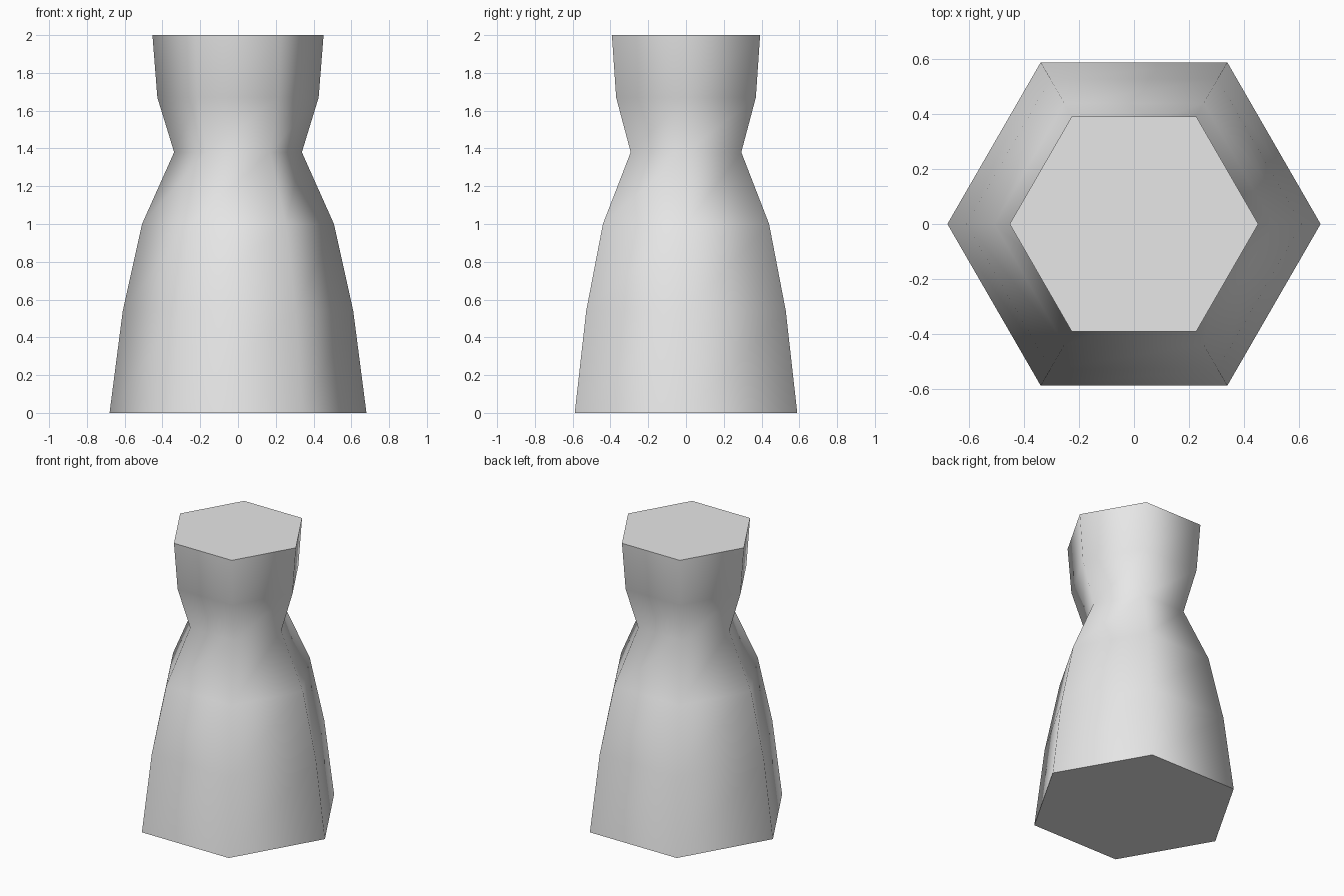
import bpy, bmesh
from math import cos, sin, pi, radians

cube = bpy.data.objects.get("Cube")
if cube:
    bpy.data.objects.remove(cube, do_unlink=True)

SIDES = 6
# radius and height up the pedestal: flared foot, narrow waist, collar
PROFILE = [(0.68, 0), (0.61, 0.54), (0.508, 1.0),
           (0.338, 1.38), (0.427, 1.67), (0.453, 2.0)]

# plain grey
grey = bpy.data.materials.new("plain grey")
grey.use_nodes = True
grey.diffuse_color = (0.8, 0.8, 0.8, 1)
grey.node_tree.nodes["Principled BSDF"].inputs["Base Color"].default_value = (0.8, 0.8, 0.8, 1)

# six-sided body built ring by ring
bm = bmesh.new()
rings = [[bm.verts.new((r * cos(2 * pi * i / SIDES), r * sin(2 * pi * i / SIDES), z))
          for i in range(SIDES)] for r, z in PROFILE]
for low, high in zip(rings, rings[1:]):
    for i in range(SIDES):
        j = (i + 1) % SIDES
        bm.faces.new((low[i], low[j], high[j], high[i]))

# flat foot and top
bm.faces.new(rings[0][::-1])
bm.faces.new(rings[-1])

mesh = bpy.data.meshes.new("waisted_pedestal")
bm.to_mesh(mesh)
bm.free()
mesh.materials.append(grey)
body = bpy.data.objects.new("waisted_pedestal", mesh)
bpy.context.collection.objects.link(body)

# smooth around the sides, sharp at the foot and top rims
bpy.ops.object.select_all(action='DESELECT')
body.select_set(True)
bpy.context.view_layer.objects.active = body
bpy.ops.object.shade_smooth_by_angle(angle=radians(65))
